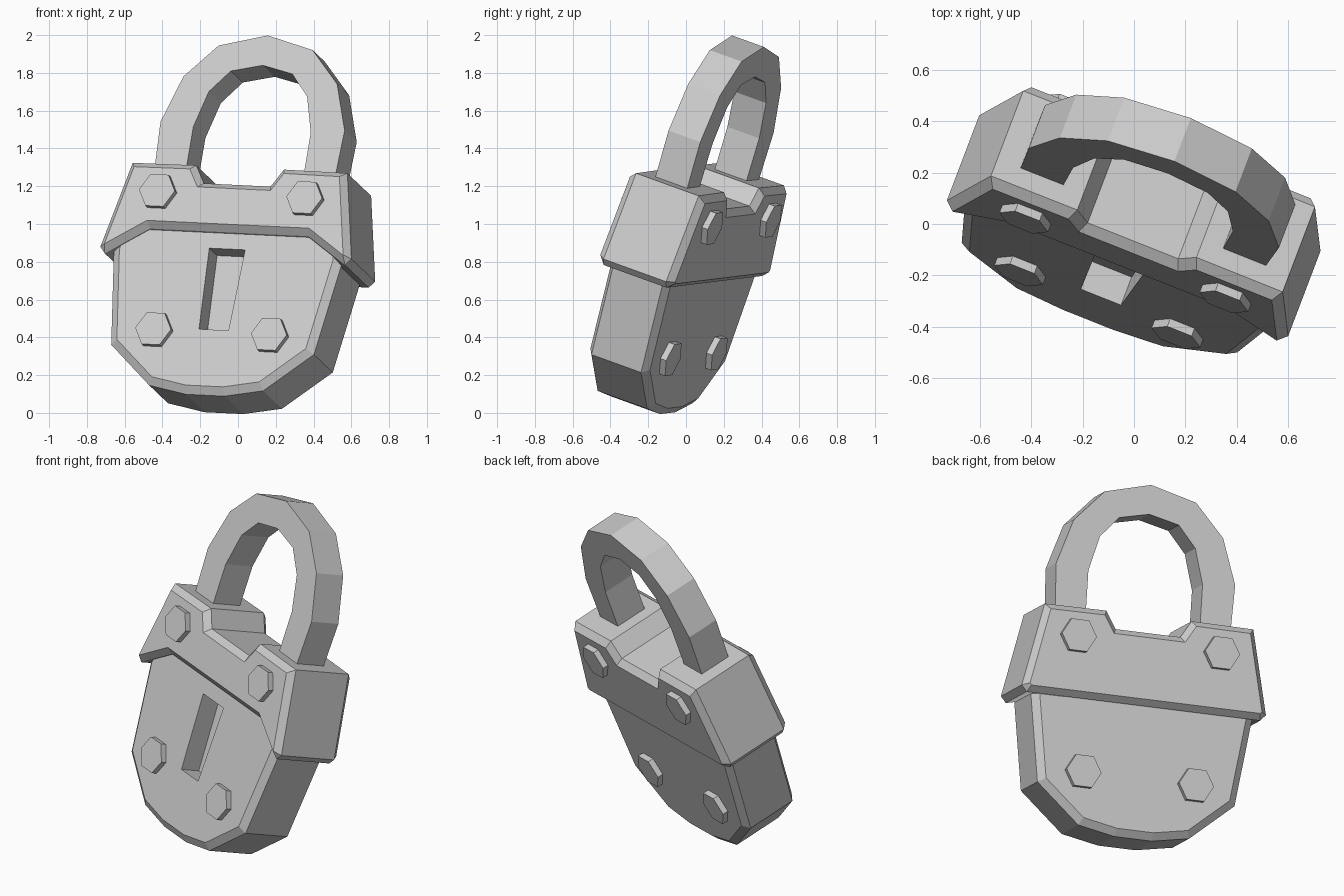
import bpy, bmesh, math
from mathutils import Matrix, Vector

if "Cube" in bpy.data.objects:
    bpy.data.objects.remove(bpy.data.objects["Cube"])

# Tilted pose of the whole lock: right, back and up axes plus origin
right = Vector((.928, -.369, -.045)).normalized()
up = Vector((.158, .282, .946)).normalized()
back = up.cross(right).normalized()
up = right.cross(back)
pose = Matrix((right, back, up)).transposed().to_4x4()
pose.translation = (-.119, -.217, .082)


def mirrored(half):
    """Close a right-hand half outline with its mirror image."""
    return half + [(-x, z) for x, z in reversed(half) if x > 1e-6]


def slab(name, front, y0, y1, back_outline=None, chamfer=0, rise=0):
    """Extrude an x-z outline from y0 to y1, with optional chamfered faces."""
    bm = bmesh.new()
    f = [bm.verts.new((x, y0, z)) for x, z in front]
    b = [bm.verts.new((x, y1, z)) for x, z in (back_outline or front)]
    caps = [bm.faces.new(f), bm.faces.new(b[::-1])]
    n = len(f)
    for i in range(n):
        j = (i + 1) % n
        bm.faces.new((f[j], f[i], b[i], b[j]))
    bmesh.ops.recalc_face_normals(bm, faces=bm.faces[:])
    if chamfer:
        bmesh.ops.inset_individual(bm, faces=caps, thickness=chamfer,
                                   depth=rise, use_even_offset=True)
    me = bpy.data.meshes.new(name)
    bm.to_mesh(me)
    bm.free()
    ob = bpy.data.objects.new(name, me)
    bpy.context.collection.objects.link(ob)
    ob.matrix_world = pose
    return ob


# Lower body with rounded bottom, its top tucked inside the cover
body = slab("lower_body",
            mirrored([(.11, -.038), (.325, .002), (.578, .217), (.652, .74), (.60, 1.0)]),
            -.148, .148, chamfer=.042, rise=.03)

# Keyhole pocket
cutter = slab("keyhole_cutter", mirrored([(.084, .318), (.102, .77)]), -.3, -.055)
cutter.hide_render = True
cutter.display_type = 'WIRE'
cut = body.modifiers.new("keyhole", 'BOOLEAN')
cut.operation = 'DIFFERENCE'
cut.object = cutter
cut.solver = 'EXACT'

# Upper cover: notched top, arched front hem, straight back hem
top = [(.685, .71), (.716, .745), (.612, 1.22), (.25, 1.223), (.19, 1.125)]
slab("upper_cover", mirrored([(.452, .86)] + top), -.187, .187,
     back_outline=mirrored([(.452, .71)] + top), chamfer=.033, rise=.037)

# Shackle
outer = [(.512, 1.15), (.525, 1.48), (.438, 1.737), (.268, 1.918), (0, 1.987)]
inner = [(.335, 1.15), (.335, 1.46), (.28, 1.66), (.175, 1.78), (0, 1.82)]
arch = lambda h: h + [(-x, z) for x, z in h[-2::-1]]
slab("shackle", arch(outer) + arch(inner)[::-1], -.112, .078)

# Hexagonal bolt heads on both faces
for row, bx, bz, tip in (("upper", .42, 1.052, .258), ("lower", .33, .298, .212)):
    for side in (-1, 1):
        hexagon = [(side * bx + .102 * math.cos(k * math.pi / 3),
                    bz + .102 * math.sin(k * math.pi / 3)) for k in range(6)]
        slab(row + "_front_bolt", hexagon, -tip, -tip + .06)
        slab(row + "_back_bolt", hexagon, tip - .06, tip)
